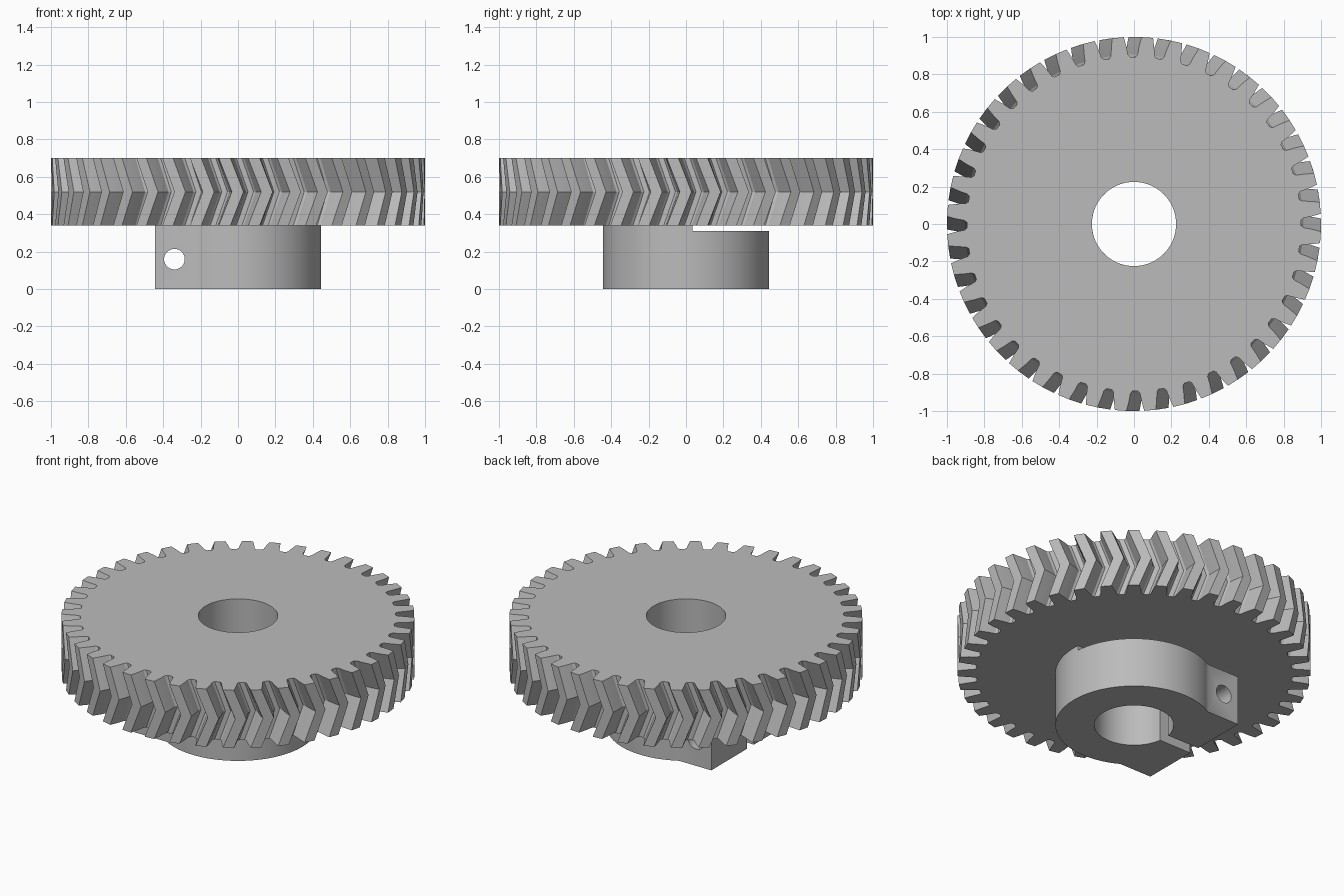
import bpy, bmesh
from math import pi, sin, cos, asin, radians, sqrt

if "Cube" in bpy.data.objects:
    bpy.data.objects.remove(bpy.data.objects["Cube"], do_unlink=True)

TEETH = 40
BORE_R, HUB_R = 0.225, 0.445
BLOCK_Y, SLIT_Y = 0.386, 0.035
GEAR_Z0, GEAR_Z1 = 0.34, 0.70
TWIST = radians(4.0)      # rotation of the middle of each chevron tooth
PHASE = radians(0.4)

steel = bpy.data.materials.new("plain grey")
steel.use_nodes = True
grey = (0.5, 0.5, 0.5, 1)
steel.diffuse_color = grey
steel.node_tree.nodes["Principled BSDF"].inputs["Base Color"].default_value = grey


def loft(name, rings):
    """Closed solid through a stack of matching outlines."""
    bm = bmesh.new()
    loops = [[bm.verts.new(p) for p in ring] for ring in rings]
    n = len(loops[0])
    for a, b in zip(loops, loops[1:]):
        for i in range(n):
            j = (i + 1) % n
            bm.faces.new((a[i], a[j], b[j], b[i]))
    bm.faces.new(loops[0][::-1])
    bm.faces.new(loops[-1])
    bmesh.ops.recalc_face_normals(bm, faces=bm.faces)
    mesh = bpy.data.meshes.new(name)
    bm.to_mesh(mesh)
    bm.free()
    ob = bpy.data.objects.new(name, mesh)
    bpy.context.collection.objects.link(ob)
    mesh.materials.append(steel)
    return ob


def arc(r, a0, a1, n):
    return [(r * cos(a0 + (a1 - a0) * i / n), r * sin(a0 + (a1 - a0) * i / n))
            for i in range(n + 1)]


def activate(ob):
    bpy.ops.object.select_all(action="DESELECT")
    ob.select_set(True)
    bpy.context.view_layer.objects.active = ob


def cut(ob, cutter):
    """Subtract the cutter, then discard it."""
    cutter.hide_render = True
    mod = ob.modifiers.new("cut", "BOOLEAN")
    mod.operation, mod.solver, mod.object = "DIFFERENCE", "EXACT", cutter
    activate(ob)
    bpy.ops.object.modifier_apply(modifier=mod.name)
    bpy.data.objects.remove(cutter, do_unlink=True)


def smooth(ob, degrees):
    activate(ob)
    bpy.ops.object.shade_smooth_by_angle(angle=radians(degrees))


# Herringbone gear: one tooth as (radius, half angle), mirrored and repeated
half_tooth = [(0.893, 0.062), (0.906, 0.050), (0.952, 0.042), (1.0, 0.031)]
tooth = [(r, -a) for r, a in half_tooth] + [(r, a) for r, a in half_tooth[::-1]]
pitch = 2 * pi / TEETH


def gear_ring(z, turn):
    return [(r * cos(t), r * sin(t), z)
            for k in range(TEETH) for r, a in tooth
            for t in [(k + 0.5) * pitch + a + turn + PHASE]]


gear = loft("herringbone_gear", [gear_ring(GEAR_Z0, 0),
                                 gear_ring((GEAR_Z0 + GEAR_Z1) / 2, TWIST),
                                 gear_ring(GEAR_Z1, 0)])
circle = arc(BORE_R, 0, 2 * pi, 96)[:-1]
cut(gear, loft("bore_cutter", [[(x, y, z) for x, y in circle] for z in (0.2, 0.8)]))
smooth(gear, 20)

# Clamp hub: split collar with a square block on one side
outer = pi - asin(BLOCK_Y / HUB_R)
inner = pi - asin(SLIT_Y / BORE_R)
outline = (arc(HUB_R, -outer, outer, 80)
           + [(-HUB_R, BLOCK_Y), (-HUB_R, SLIT_Y)]
           + arc(BORE_R, inner, -inner, 92)
           + [(-HUB_R, -SLIT_Y), (-HUB_R, -BLOCK_Y)])
hub = loft("clamp_hub", [[(x, y, z) for x, y in outline]
                         for z in (0, GEAR_Z0 + 0.005)])

# Gap that frees one clamp arm from the gear
gap = [(-0.6, SLIT_Y), (0.6, SLIT_Y), (0.6, 0.6), (-0.6, 0.6)]
cut(hub, loft("gap_cutter", [[(x, y, z) for x, y in gap] for z in (0.31, 0.4)]))

# Screw hole through both arms
screw = arc(0.055, 0, 2 * pi, 40)[:-1]
cut(hub, loft("screw_cutter", [[(x - 0.34, y, z + 0.16) for x, z in screw]
                               for y in (-0.6, 0.6)]))
smooth(hub, 30)
